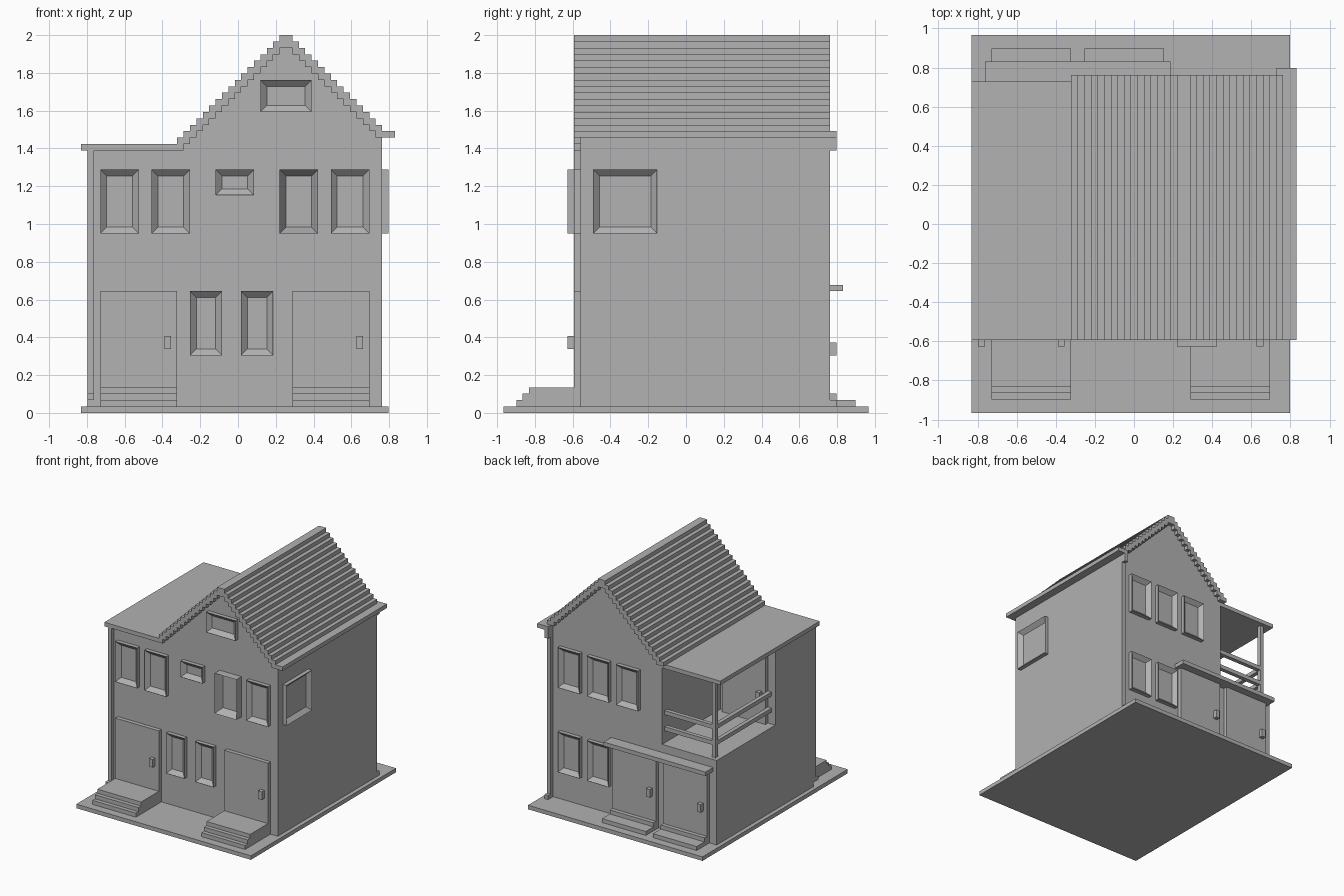
import bpy
import bmesh

cube = bpy.data.objects.get("Cube")
if cube:
    bpy.data.objects.remove(cube, do_unlink=True)

# Everything is laid out on a grid of small units
U = 2 / 59
GREY = (0.445, 0.445, 0.445, 1)

plaster = bpy.data.materials.new("light_grey")
plaster.diffuse_color = GREY
plaster.use_nodes = True
plaster.node_tree.nodes["Principled BSDF"].inputs["Base Color"].default_value = GREY


def finish(name, bm):
    """Scale from grid units, centre, and link as an object."""
    for v in bm.verts:
        v.co = ((v.co.x - 24.5) * U, (v.co.y - 28.5) * U, v.co.z * U)
    bmesh.ops.recalc_face_normals(bm, faces=bm.faces)
    mesh = bpy.data.meshes.new(name)
    bm.to_mesh(mesh)
    bm.free()
    mesh.materials.append(plaster)
    ob = bpy.data.objects.new(name, mesh)
    bpy.context.collection.objects.link(ob)
    return ob


def box_mesh(x, y, z):
    bm = bmesh.new()
    bmesh.ops.create_cube(bm, size=1)
    for v in bm.verts:
        v.co = [lo + (c + 0.5) * (hi - lo) for c, (lo, hi) in zip(v.co, (x, y, z))]
    return bm


def box(name, x, y, z):
    return finish(name, box_mesh(x, y, z))


def window(name, x, y, z, axis, side):
    """Framed window whose pane is sunk in from the outward face."""
    bm = box_mesh(x, y, z)
    bm.normal_update()
    face = next(f for f in bm.faces if f.normal[axis] * side > 0.9)
    span = (x, y, z)[axis]
    bmesh.ops.inset_region(bm, faces=[face], thickness=1, use_even_offset=True)
    for v in face.verts:
        v.co[axis] -= side * (span[1] - span[0]) * 0.95
    return finish(name, bm)


def prism(name, points, y0, y1):
    """Extrude an x-z outline along y."""
    bm = bmesh.new()
    face = bm.faces.new([bm.verts.new((px, y0, pz)) for px, pz in points])
    ext = bmesh.ops.extrude_face_region(bm, geom=[face])
    for v in ext["geom"]:
        if isinstance(v, bmesh.types.BMVert):
            v.co.y = y1
    return finish(name, bm)


# Ground slab and main walls
box("ground_slab", (0, 48), (0, 57), (0, 1))
walls = prism("house_walls", [(1, 1), (47, 1), (47, 43.5), (32, 58.5),
                              (15, 41.5), (1, 41.5)], 12, 50)

# Balcony recess cut from the rear corner
cutter = box("balcony_cutter", (0, 16), (27, 51), (22, 41.3))
cutter.hide_render = True
cut = walls.modifiers.new("balcony_cut", "BOOLEAN")
cut.operation = "DIFFERENCE"
cut.solver = "EXACT"
cut.object = cutter
bpy.context.view_layer.objects.active = walls
bpy.ops.object.modifier_apply(modifier=cut.name)
bpy.data.objects.remove(cutter, do_unlink=True)

# Flat roof and stepped gable roof
box("flat_roof", (0, 16), (11, 50), (41, 42))
outline = []
for k in range(42, 59):
    outline += [(k - 27, k), (k - 27, k + 1)]
for k in range(58, 42, -1):
    outline += [(91 - k, k + 1), (91 - k, k)]
for k in range(43, 57):
    outline += [(89 - k, k), (89 - k, k + 1)]
for k in range(56, 41, -1):
    outline += [(k - 25, k + 1), (k - 25, k)]
prism("gable_roof", outline, 11, 51)

# Gutter and downpipes
box("gutter", (48, 49), (11, 51), (43, 44))
box("gutter_end", (46, 49), (51, 52), (43, 44))
box("rear_pipe_elbow", (46, 47), (51, 52), (41, 43))
box("rear_pipe", (46, 47), (50, 51), (1, 43))
box("rear_pipe_spout", (46, 47), (51, 52), (1, 2))
box("front_pipe", (1, 2), (11, 12), (2, 41))
box("front_pipe_spout", (1, 2), (10, 11), (2, 3))

# Front doors with knobs and three steps each
for side, x0, knob in (("right", 3, 13), ("left", 33, 43)):
    span = (x0, x0 + 12)
    box(f"front_door_{side}", span, (11, 12), (1, 19))
    box(f"front_knob_{side}", (knob, knob + 1), (10, 11), (10, 12))
    for i in range(3):
        box(f"front_step_{side}_{i + 1}", span, (2 + i, 12), (1 + i, 2 + i))

# Rear doors with knobs, two steps each and a shared canopy
for side, x0, knob in (("right", 3, 4), ("left", 17, 18)):
    span = (x0, x0 + 12)
    box(f"rear_door_{side}", span, (50, 51), (1, 19))
    box(f"rear_knob_{side}", (knob, knob + 1), (51, 52), (9, 11))
    box(f"rear_step_{side}_1", span, (50, 55), (1, 2))
    box(f"rear_step_{side}_2", span, (50, 52), (2, 3))
box("rear_canopy", (2, 30), (50, 53), (19, 20))

# Front windows
for i, x0 in enumerate((3, 11, 39)):
    window(f"front_upper_window_{i + 1}", (x0, x0 + 6), (11, 12), (28, 38), 1, -1)
window("front_bay_window", (31, 37), (10, 12), (28, 38), 1, -1)
window("front_small_window", (21, 27), (11, 12), (34, 38), 1, -1)
window("front_gable_window", (28, 36), (11, 12), (47, 52), 1, -1)
for i, x0 in enumerate((17, 25)):
    window(f"front_lower_window_{i + 1}", (x0, x0 + 5), (11, 12), (9, 19), 1, -1)

# Rear and side windows
for i, x0 in enumerate((38, 30, 22)):
    window(f"rear_upper_window_{i + 1}", (x0, x0 + 6), (50, 51), (29, 39), 1, 1)
    if i < 2:
        window(f"rear_lower_window_{i + 1}", (x0, x0 + 6), (50, 51), (8, 18), 1, 1)
window("side_window", (47, 48), (14, 24), (28, 38), 0, 1)

# Balcony door, post and rails
box("balcony_door", (3, 15), (27, 28), (22, 40))
box("balcony_knob", (4, 5), (28, 29), (28, 30))
box("balcony_post", (2, 3), (48, 49), (22, 41))
for level, z0 in (("lower", 25), ("upper", 29)):
    box(f"balcony_rear_rail_{level}", (3, 16), (48, 49), (z0, z0 + 1))
    box(f"balcony_side_rail_{level}", (2, 3), (27, 48), (z0, z0 + 1))
